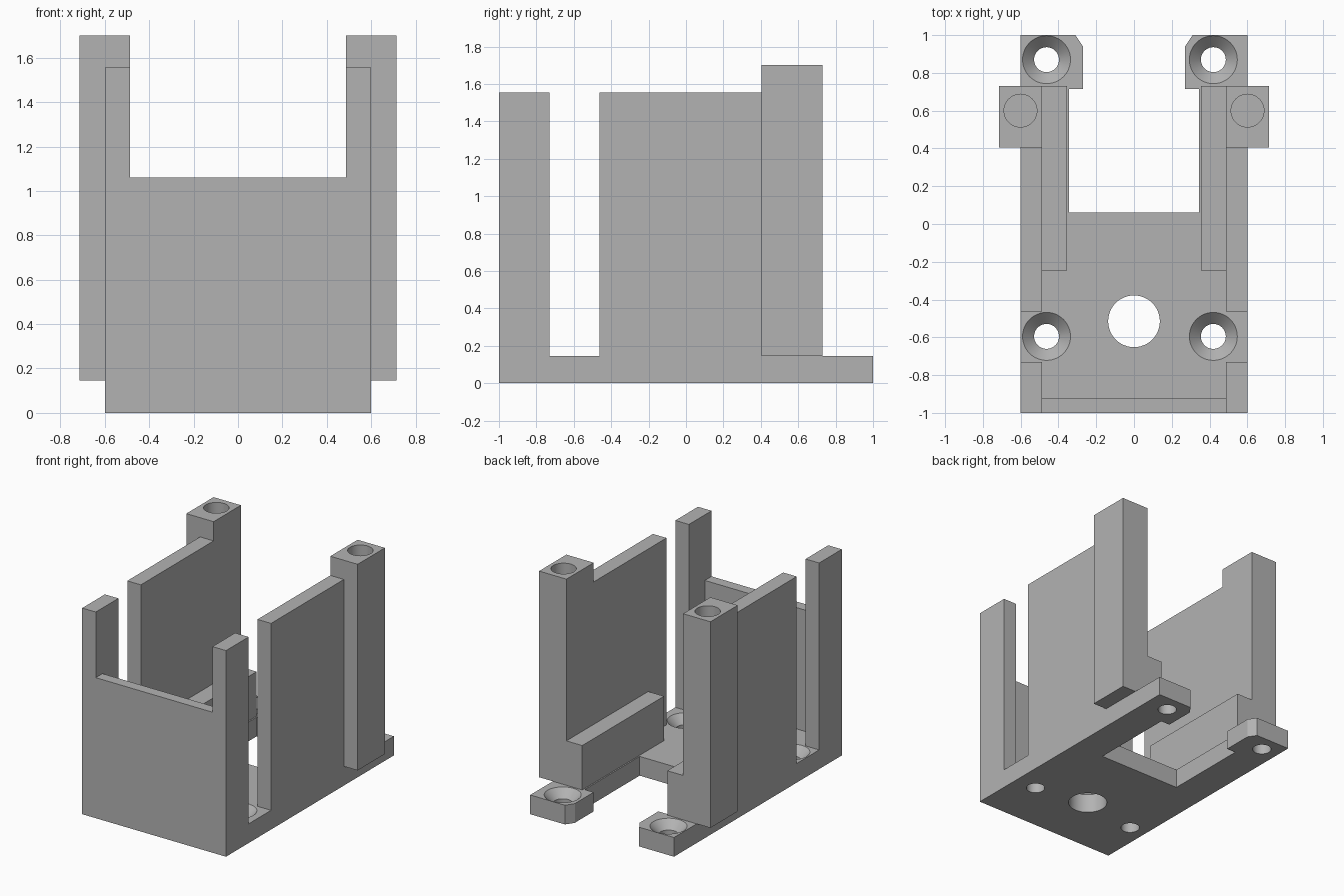
import bpy, bmesh
from mathutils import Matrix

if "Cube" in bpy.data.objects:
    bpy.data.objects.remove(bpy.data.objects["Cube"], do_unlink=True)

grey = bpy.data.materials.new("plain grey")
grey.use_nodes = True
grey.diffuse_color = (0.45, 0.45, 0.45, 1)
grey.node_tree.nodes["Principled BSDF"].inputs["Base Color"].default_value = grey.diffuse_color

T = 0.145               # plate thickness
WALL_IN, WALL_OUT = 0.487, 0.6


def finish(name, bm):
    bmesh.ops.recalc_face_normals(bm, faces=bm.faces)
    mesh = bpy.data.meshes.new(name)
    bm.to_mesh(mesh)
    bm.free()
    mesh.materials.append(grey)
    obj = bpy.data.objects.new(name, mesh)
    bpy.context.collection.objects.link(obj)
    return obj


def prism(name, outline, offset):
    """Extrude a closed outline of 3D points along an offset."""
    bm = bmesh.new()
    face = bm.faces.new([bm.verts.new(p) for p in outline])
    moved = bmesh.ops.extrude_face_region(bm, geom=[face])
    verts = [v for v in moved["geom"] if isinstance(v, bmesh.types.BMVert)]
    bmesh.ops.translate(bm, verts=verts, vec=offset)
    return finish(name, bm)


def box(name, x0, x1, y0, y1, z0, z1):
    outline = [(x0, y0, z0), (x1, y0, z0), (x1, y1, z0), (x0, y1, z0)]
    return prism(name, outline, (0, 0, z1 - z0))


def drill(target, x, y, rings):
    """Cut a round hole whose cutter is lofted through (radius, z) pairs."""
    bm = bmesh.new()
    for (r0, z0), (r1, z1) in zip(rings, rings[1:]):
        bmesh.ops.create_cone(bm, cap_ends=False, segments=48, radius1=r0, radius2=r1,
                              depth=z1 - z0, matrix=Matrix.Translation((x, y, (z0 + z1) / 2)))
    bmesh.ops.remove_doubles(bm, verts=bm.verts, dist=1e-5)
    bmesh.ops.holes_fill(bm, edges=[e for e in bm.edges if e.is_boundary], sides=0)
    cutter = finish("hole_cutter", bm)
    cutter.hide_render = True
    mod = target.modifiers.new("hole", 'BOOLEAN')
    mod.operation = 'DIFFERENCE'
    mod.solver = 'EXACT'
    mod.object = cutter
    bpy.context.view_layer.objects.active = target
    bpy.ops.object.modifier_apply(modifier=mod.name)
    bpy.data.objects.remove(cutter, do_unlink=True)


def smooth(obj):
    bpy.ops.object.select_all(action='DESELECT')
    obj.select_set(True)
    bpy.context.view_layer.objects.active = obj
    bpy.ops.object.shade_smooth_by_angle(angle=0.5)


# Base plate: forked outline with chamfered back feet
half = [(WALL_OUT, -1), (WALL_OUT, 1), (0.31, 1), (0.27, 0.94), (0.27, 0.715),
        (0.345, 0.715), (0.345, 0.06)]
outline = half + [(-x, y) for x, y in reversed(half)]
plate = prism("base_plate", [(x, y, 0) for x, y in outline], (0, 0, T))

# Cable hole and countersunk screw holes
drill(plate, 0, -0.515, [(0.137, -0.1), (0.137, 0.3)])
for x in (-0.463, 0.42):
    for y in (-0.595, 0.87):
        drill(plate, x, y, [(0.066, -0.1), (0.066, T - 0.061), (0.127, T), (0.127, 0.3)])
smooth(plate)

# Front wall
box("front_wall", -WALL_IN, WALL_IN, -1, -0.92, T, 1.06)

for side, s in (("left", 1), ("right", -1)):
    # Corner post and side panel with an open slot between them
    for part, y0, y1 in (("front_corner_post", -1, -0.73), ("side_panel", -0.463, 0.405)):
        box(f"{side}_{part}", s * WALL_IN, s * WALL_OUT, y0, y1, T, 1.555)
    # Inner support rail
    box(f"{side}_inner_rail", s * 0.355, s * WALL_IN, -0.245, 0.73, T, 0.48)
    # Tall screw post with a blind hole in its top
    post = box(f"{side}_screw_post", s * WALL_IN, s * 0.715, 0.405, 0.73, T, 1.70)
    drill(post, s * 0.601, 0.6, [(0.087, 1.3), (0.087, 1.9)])
    smooth(post)
